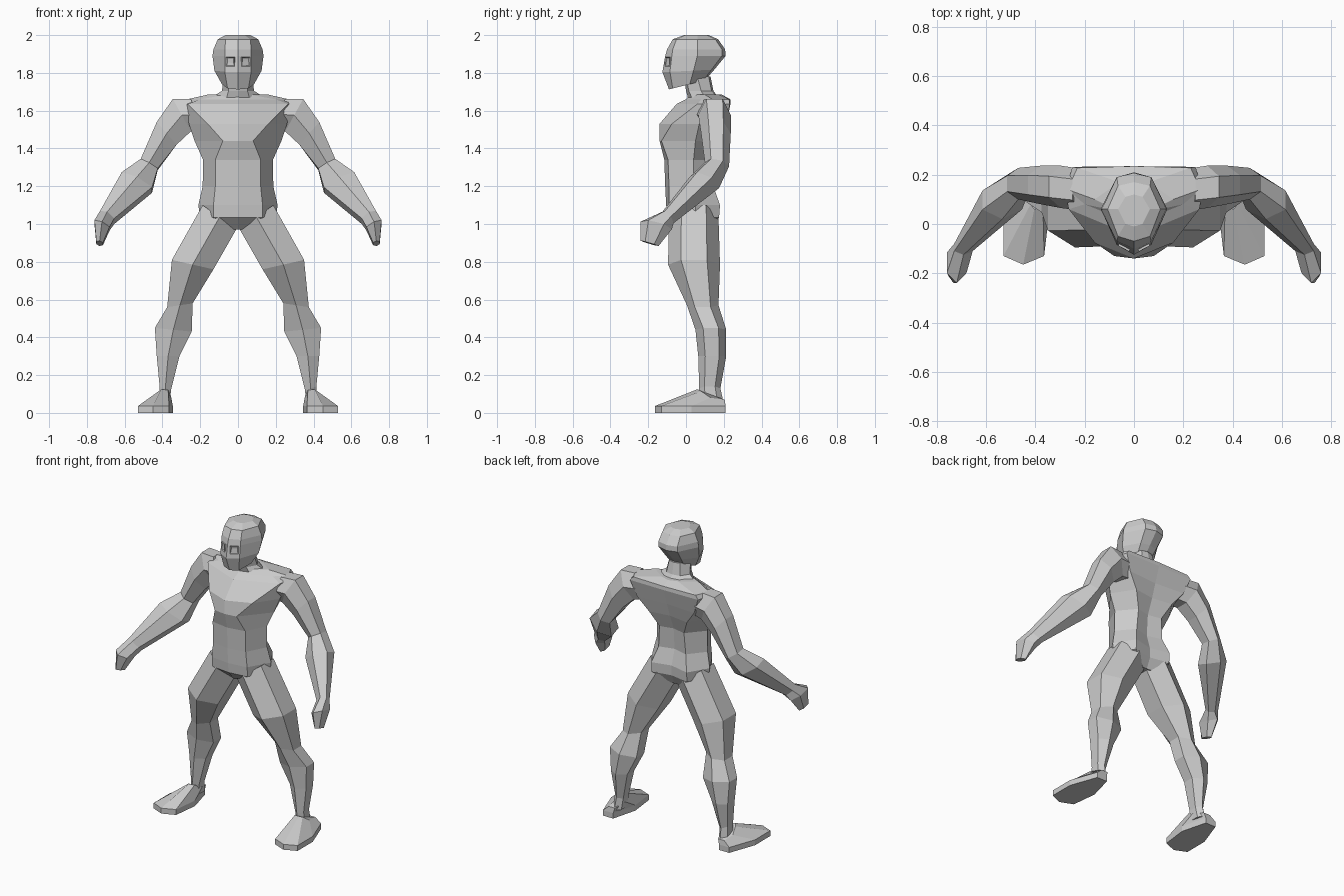
import bpy, bmesh, math
from mathutils import Vector, Matrix

grey = bpy.data.materials.new("plain_grey")
grey.diffuse_color = (0.6, 0.6, 0.6, 1)


def finish(name, bm, mirror=False):
    bmesh.ops.recalc_face_normals(bm, faces=bm.faces)
    mesh = bpy.data.meshes.new(name)
    bm.to_mesh(mesh)
    bm.free()
    mesh.materials.append(grey)
    obj = bpy.data.objects.new(name, mesh)
    bpy.context.collection.objects.link(obj)
    if mirror:
        obj.modifiers.new("Mirror", 'MIRROR').use_mirror_merge = False
    return obj


def loft(name, rings, mirror=False):
    """Skin a stack of equal-length point rings and cap both ends."""
    bm = bmesh.new()
    vs = [[bm.verts.new(p) for p in r] for r in rings]
    n = len(vs[0])
    for a, b in zip(vs, vs[1:]):
        for i in range(n):
            j = (i + 1) % n
            bm.faces.new((a[i], a[j], b[j], b[i]))
    bm.faces.new(vs[0])
    bm.faces.new(vs[-1])
    return finish(name, bm, mirror)


def body_ring(z, yf, fx, fy, sx, sy, bx, by, yb, tilt=0):
    """Symmetric eight-sided section: front, front corner, side, back corner, back."""
    half = [(fx, fy), (sx, sy), (bx, by)]
    pts = [(0, yf)] + half + [(0, yb)] + [(-x, y) for x, y in reversed(half)]
    return [(x, y, z + tilt * y) for x, y in pts]


def limb_ring(ox, oz, ix, iz, yf, yb, t=0):
    """Six-sided section between outer and inner points, ridged front and back."""
    c = Vector(((ox + ix) / 2, (yf + yb) / 2, (oz + iz) / 2))
    u = Vector(((ox - ix) / 2, 0, (oz - iz) / 2)) / math.cos(math.pi / 6)
    v = Vector((0, (yf - yb) / 2, t))
    angles = [math.radians(30 + 60 * k) for k in range(6)]
    return [c + u * math.cos(a) + v * math.sin(a) for a in angles]


# Torso from crotch to the base of the neck
loft("torso", [body_ring(*r) for r in (
    (0.97, -0.04, 0.02, -0.03, 0.04, 0.05, 0.03, 0.12, 0.12),
    (1.035, -0.10, 0.13, -0.085, 0.20, 0.05, 0.13, 0.175, 0.15),
    (1.10, -0.105, 0.13, -0.09, 0.21, 0.05, 0.13, 0.18, 0.15),
    (1.20, -0.11, 0.12, -0.09, 0.187, 0.04, 0.10, 0.145, 0.12),
    (1.34, -0.115, 0.12, -0.095, 0.185, 0.04, 0.09, 0.15, 0.13),
    (1.44, -0.14, 0.08, -0.13, 0.23, 0.05, 0.14, 0.19, 0.17),
    (1.53, -0.14, 0.16, -0.075, 0.26, 0.07, 0.21, 0.215, 0.20),
    (1.635, -0.05, 0.265, 0.06, 0.28, 0.13, 0.25, 0.232, 0.235),
    (1.66, 0.0, 0.20, 0.08, 0.27, 0.14, 0.23, 0.228, 0.235),
    (1.685, 0.02, 0.06, 0.05, 0.16, 0.10, 0.06, 0.17, 0.19),
)])

# Neck
loft("neck", [body_ring(*r) for r in (
    (1.67, 0.01, 0.06, 0.03, 0.14, 0.10, 0.06, 0.16, 0.17),
    (1.705, 0.0, 0.05, 0.015, 0.085, 0.08, 0.05, 0.135, 0.145),
    (1.78, -0.01, 0.05, 0.0, 0.075, 0.06, 0.04, 0.12, 0.13),
)])

# Head
loft("head", [body_ring(*r) for r in (
    (1.735, -0.09, 0.055, -0.07, 0.085, 0.02, 0.05, 0.09, 0.10, 0.25),
    (1.81, -0.125, 0.07, -0.085, 0.125, 0.04, 0.06, 0.135, 0.15, 0.05),
    (1.89, -0.11, 0.07, -0.075, 0.135, 0.06, 0.07, 0.19, 0.21),
    (1.925, -0.10, 0.07, -0.07, 0.13, 0.06, 0.07, 0.19, 0.207),
    (1.978, -0.07, 0.065, -0.05, 0.107, 0.06, 0.065, 0.155, 0.17),
    (2.0, -0.01, 0.035, 0.0, 0.065, 0.06, 0.035, 0.11, 0.12),
)])

# Eyes: square frames with a sunken centre
bm = bmesh.new()
bmesh.ops.create_cube(bm, size=1, matrix=Matrix.Diagonal((0.05, 0.009, 0.05, 1)))
bm.faces.ensure_lookup_table()
front = [min(bm.faces, key=lambda f: f.calc_center_median().y)]
bmesh.ops.inset_region(bm, faces=front, thickness=0.009)
bmesh.ops.translate(bm, verts=front[0].verts, vec=(0, 0.006, 0))
place = Matrix.Translation((0.04, -0.096, 1.86)) @ Matrix.Rotation(math.radians(28), 4, 'Z')
bmesh.ops.transform(bm, matrix=place, verts=bm.verts)
finish("eyes", bm, mirror=True)

# Arms with hands
loft("arms", [limb_ring(*r) for r in (
    (0.25, 1.662, 0.19, 1.50, 0.055, 0.225),
    (0.345, 1.662, 0.25, 1.49, 0.065, 0.237),
    (0.43, 1.54, 0.325, 1.42, 0.08, 0.237),
    (0.515, 1.34, 0.425, 1.29, 0.10, 0.228, 0.01),
    (0.615, 1.26, 0.455, 1.18, 0.02, 0.175, 0.03),
    (0.73, 1.055, 0.655, 1.015, -0.125, -0.065, 0.03),
    (0.76, 1.01, 0.68, 0.975, -0.24, -0.075, 0.02),
    (0.75, 0.90, 0.715, 0.895, -0.24, -0.145, 0.014),
)], mirror=True)

# Legs
loft("legs", [limb_ring(*r) for r in (
    (0.187, 1.10, 0.01, 0.97, -0.09, 0.172),
    (0.35, 0.81, 0.13, 0.76, -0.095, 0.18),
    (0.375, 0.56, 0.24, 0.58, 0.005, 0.172),
    (0.44, 0.45, 0.245, 0.43, 0.05, 0.213),
    (0.43, 0.30, 0.31, 0.30, 0.065, 0.213),
    (0.415, 0.14, 0.355, 0.12, 0.07, 0.182),
    (0.42, 0.05, 0.36, 0.05, 0.07, 0.20),
)], mirror=True)

# Feet: flat sole rising to the ankle
sole = [(0.45, -0.165), (0.53, -0.13), (0.53, 0.03), (0.465, 0.21),
        (0.39, 0.21), (0.345, 0.04), (0.365, -0.13)]
instep = [(0.405, 0.06, 0.125), (0.42, 0.08, 0.115), (0.435, 0.13, 0.08), (0.425, 0.205, 0.07),
          (0.38, 0.205, 0.07), (0.355, 0.13, 0.09), (0.37, 0.07, 0.12)]
loft("feet", [[(x, y, 0) for x, y in sole], [(x, y, 0.036) for x, y in sole], instep], mirror=True)
